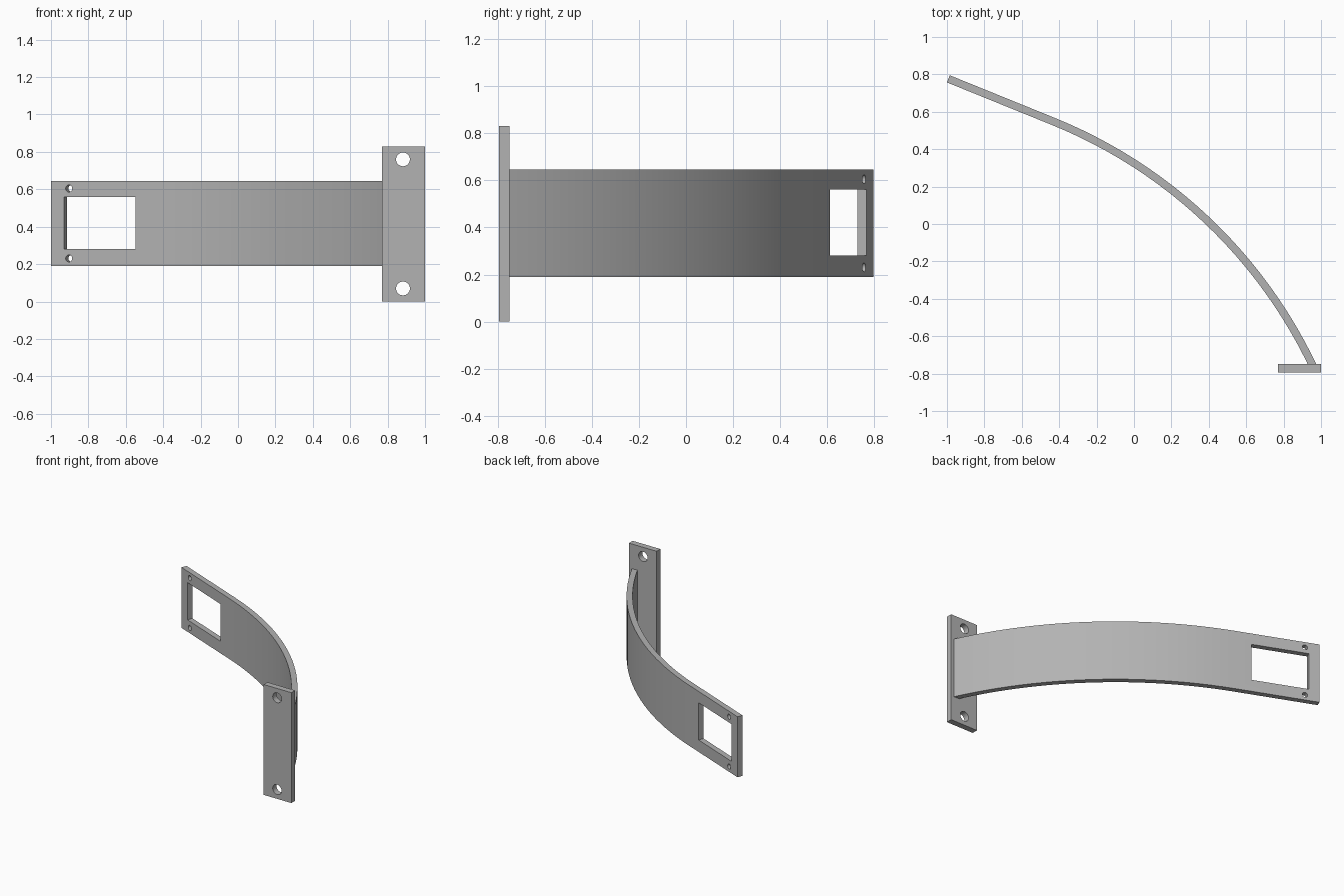
import bpy, bmesh, math
from mathutils import Vector, Matrix

cube = bpy.data.objects.get("Cube")
if cube:
    bpy.data.objects.remove(cube, do_unlink=True)

gray = bpy.data.materials.new("plain_gray")
gray.use_nodes = True
gray.diffuse_color = (0.45, 0.45, 0.45, 1)
gray.node_tree.nodes["Principled BSDF"].inputs["Base Color"].default_value = (0.45, 0.45, 0.45, 1)


def make_object(name, bm):
    bmesh.ops.recalc_face_normals(bm, faces=bm.faces)
    mesh = bpy.data.meshes.new(name)
    bm.to_mesh(mesh)
    bm.free()
    mesh.materials.append(gray)
    obj = bpy.data.objects.new(name, mesh)
    bpy.context.collection.objects.link(obj)
    return obj


def box(name, centre, size, turn=0):
    bm = bmesh.new()
    place = Matrix.Translation(centre) @ Matrix.Rotation(turn, 4, "Z") @ Matrix.Diagonal((*size, 1))
    bmesh.ops.create_cube(bm, size=1, matrix=place)
    return make_object(name, bm)


def drill(name, centre, radius, turn=0):
    """Round cutter whose axis runs front to back before turning."""
    bm = bmesh.new()
    place = (Matrix.Translation(centre) @ Matrix.Rotation(turn, 4, "Z")
             @ Matrix.Rotation(math.pi / 2, 4, "X"))
    bmesh.ops.create_cone(bm, cap_ends=True, segments=32, radius1=radius,
                          radius2=radius, depth=0.2, matrix=place)
    return make_object(name, bm)


def cut(obj, cutters):
    bpy.context.view_layer.objects.active = obj
    for cutter in cutters:
        cutter.hide_render = True
        mod = obj.modifiers.new("cut", "BOOLEAN")
        mod.operation = "DIFFERENCE"
        mod.solver = "EXACT"
        mod.object = cutter
        bpy.ops.object.modifier_apply(modifier=mod.name)
        bpy.data.objects.remove(cutter, do_unlink=True)


def smooth(obj):
    bpy.ops.object.select_all(action="DESELECT")
    obj.select_set(True)
    bpy.context.view_layer.objects.active = obj
    bpy.ops.object.shade_smooth_by_angle(angle=math.radians(30))


# Curved arm: a straight tip followed by a tangent arc, extruded upward
thick, low, high = 0.041, 0.19, 0.645
mid_z = (low + high) / 2
radius, centre = 2.65, Vector((-1.418, -1.889))
start, end, steps = math.radians(68.1), math.radians(25.0), 24
normal = Vector((math.cos(start), math.sin(start)))
along = Vector((normal.y, -normal.x))
tip = Vector((-0.985, 0.795))


def arc(r):
    angles = [start + (end - start) * i / steps for i in range(steps + 1)]
    return [centre + r * Vector((math.cos(a), math.sin(a))) for a in angles]


outline = [tip] + arc(radius) + arc(radius - thick)[::-1] + [tip - normal * thick]
bm = bmesh.new()
base = bm.faces.new([bm.verts.new((p.x, p.y, low)) for p in outline])
top = bmesh.ops.extrude_face_region(bm, geom=[base])["geom"]
bmesh.ops.translate(bm, vec=(0, 0, high - low),
                    verts=[v for v in top if isinstance(v, bmesh.types.BMVert)])
arm = make_object("curved_arm", bm)

# Window and screw holes square to the straight tip
tilt = start - math.pi / 2


def on_tip(distance, z):
    p = tip + along * distance - normal * thick / 2
    return (p.x, p.y, z)


cutters = [box("window_cutter", on_tip(0.281, 0.42), (0.412, 0.2, 0.28), tilt)]
cutters += [drill("screw_cutter", on_tip(0.104, mid_z + s * 0.187), 0.019, tilt) for s in (-1, 1)]
cut(arm, cutters)
smooth(arm)

# Mounting plate with two bolt holes
plate = box("mounting_plate", (0.885, -0.772, 0.415), (0.23, 0.045, 0.83))
cut(plate, [drill("bolt_cutter", (0.882, -0.772, 0.415 + s * 0.345), 0.037) for s in (-1, 1)])
smooth(plate)
